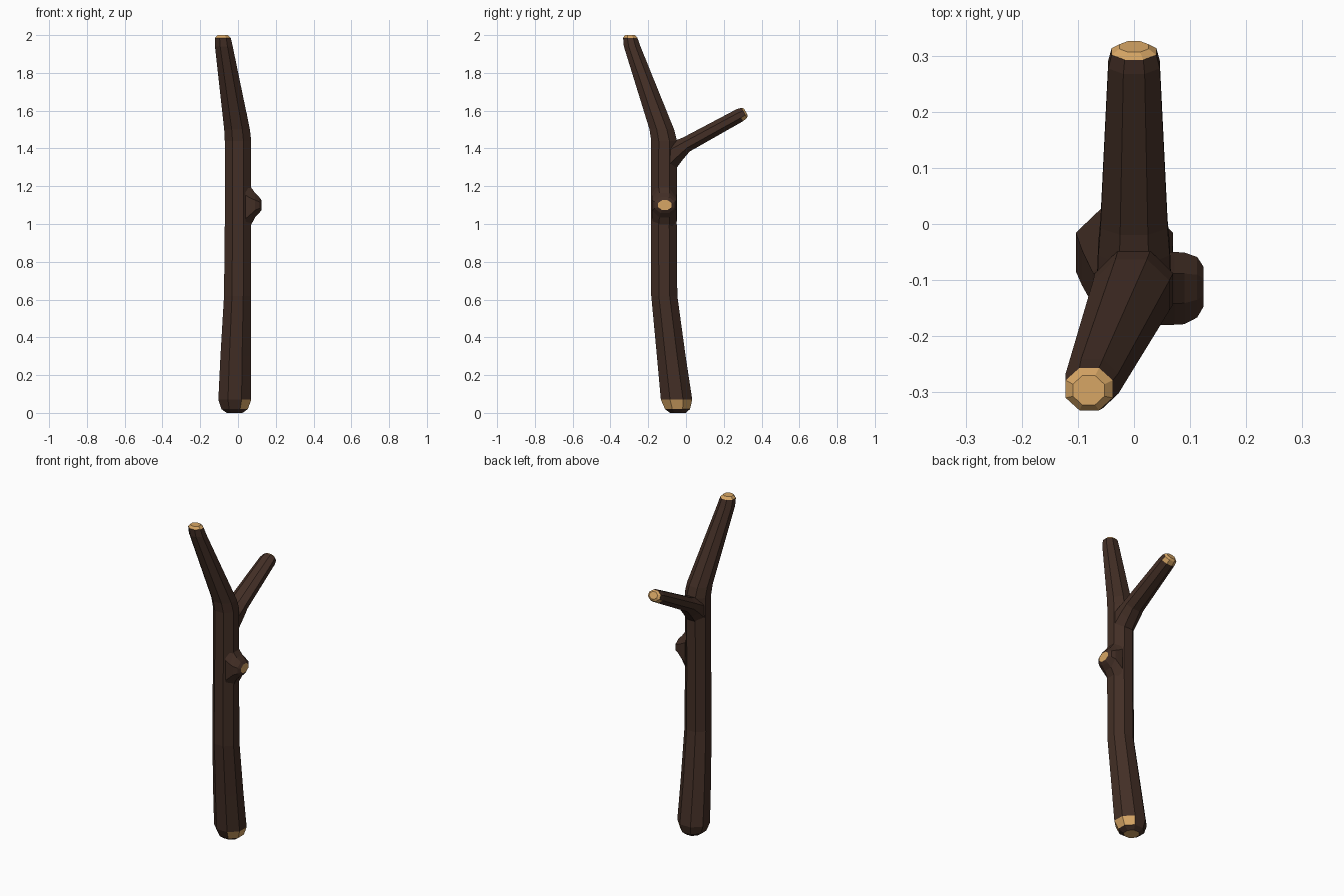
import bpy, bmesh, math
from mathutils import Vector


def material(name, rgb):
    m = bpy.data.materials.new(name)
    m.diffuse_color = (*rgb, 1)
    return m


bark = material("dark bark", (0.056, 0.028, 0.019))
cut_wood = material("cut wood", (0.68, 0.38, 0.13))


def limb(name, rings, u, v, is_cut):
    """Eight-sided tube through rings of (centre, half size u, half size v)."""
    u, v = Vector(u).normalized(), Vector(v).normalized()
    k = 1 / math.cos(math.pi / 8)
    bm = bmesh.new()
    loops = []
    for c, ru, rv in rings:
        loop = []
        for i in range(8):
            a = (i + 0.5) * math.pi / 4
            loop.append(bm.verts.new(Vector(c) + u * (ru * k * math.cos(a)) + v * (rv * k * math.sin(a))))
        loops.append(loop)
    for a, b in zip(loops, loops[1:]):
        for i in range(8):
            j = (i + 1) % 8
            bm.faces.new((a[i], a[j], b[j], b[i]))
    bm.faces.new(loops[0][::-1])
    bm.faces.new(loops[-1])
    bmesh.ops.recalc_face_normals(bm, faces=bm.faces[:])
    for f in bm.faces:
        f.material_index = int(is_cut(f.calc_center_median(), f.normal))
    me = bpy.data.meshes.new(name)
    bm.to_mesh(me)
    bm.free()
    me.materials.append(bark)
    me.materials.append(cut_wood)
    ob = bpy.data.objects.new(name, me)
    bpy.context.collection.objects.link(ob)
    return ob


# Trunk: slight lean at the foot, straight middle, bent top; sawn at both ends
limb("trunk", [
    ((-0.018, -0.043, 0.0), 0.042, 0.042),
    ((-0.018, -0.045, 0.02), 0.070, 0.066),
    ((-0.017, -0.050, 0.07), 0.087, 0.083),
    ((-0.012, -0.078, 0.30), 0.081, 0.076),
    ((-0.002, -0.115, 0.62), 0.072, 0.069),
    ((0.0, -0.117, 1.00), 0.070, 0.068),
    ((0.0, -0.116, 1.44), 0.070, 0.068),
    ((-0.005, -0.128, 1.50), 0.068, 0.065),
    ((-0.075, -0.285, 1.94), 0.047, 0.044),
    ((-0.080, -0.295, 1.985), 0.042, 0.038),
    ((-0.081, -0.297, 2.0), 0.028, 0.026),
], (1, 0, 0), (0, 1, 0),
    lambda c, n: c.z > 1.985 or c.z < 0.005 or (c.z < 0.06 and n.x > 0.6))

# Long side branch, flared where it leaves the trunk
limb("side_branch", [
    ((0, -0.105, 1.345), 0.066, 0.080),
    ((0, -0.045, 1.388), 0.064, 0.056),
    ((0, 0.0, 1.420), 0.060, 0.041),
    ((0, 0.285, 1.576), 0.046, 0.036),
    ((0, 0.308, 1.588), 0.040, 0.031),
    ((0, 0.317, 1.593), 0.026, 0.021),
], (1, 0, 0), (0, -0.47, 0.88), lambda c, n: c.y > 0.30)

# Short sawn-off knot on the right side
limb("knot_stub", [
    ((0.040, -0.115, 1.09), 0.066, 0.150),
    ((0.072, -0.115, 1.095), 0.065, 0.095),
    ((0.090, -0.115, 1.10), 0.064, 0.065),
    ((0.113, -0.113, 1.10), 0.054, 0.042),
    ((0.124, -0.112, 1.10), 0.036, 0.026),
], (0, 1, 0), (0, 0, 1), lambda c, n: c.x > 0.12)
